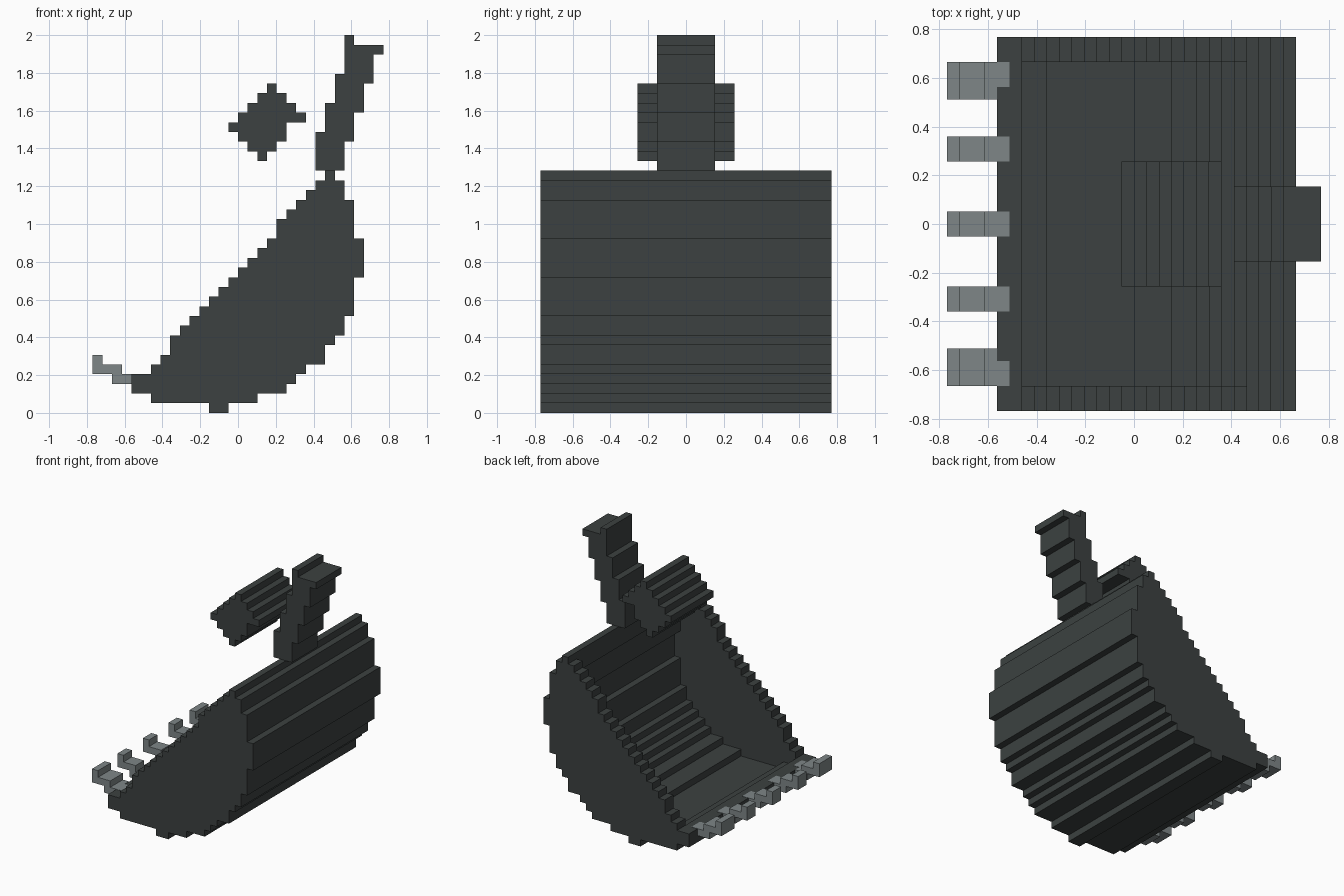
import bpy, bmesh

if "Cube" in bpy.data.objects:
    bpy.data.objects.remove(bpy.data.objects["Cube"])

V = 2 / 39  # size of one block


def material(name, rgb):
    m = bpy.data.materials.new(name)
    m.diffuse_color = (*rgb, 1)
    m.use_nodes = True
    m.node_tree.nodes["Principled BSDF"].inputs["Base Color"].default_value = m.diffuse_color
    return m


DARK = material("dark_steel", (0.045, 0.053, 0.052))
GREY = material("grey_steel", (0.21, 0.24, 0.245))


def chain(values, row0):
    """Stepped upward path: one x value per block row."""
    pts = []
    for i, x in enumerate(values):
        for p in ((x, row0 + i), (x, row0 + i + 1)):
            # merge straight runs
            if len(pts) > 1 and pts[-1][0] == pts[-2][0] == p[0]:
                pts.pop()
            if not pts or pts[-1] != p:
                pts.append(p)
    return pts


def rows_profile(left, right, row0):
    return chain(right, row0) + chain(left, row0)[::-1]


def prism(name, profile, spans, mat):
    """Extrude an x-z profile along y over each (y0, y1) span, in blocks."""
    bm = bmesh.new()
    for y0, y1 in spans:
        face = bm.faces.new([bm.verts.new((x * V, y0 * V, z * V)) for x, z in profile])
        ext = bmesh.ops.extrude_face_region(bm, geom=[face], use_keep_orig=True)
        moved = [g for g in ext["geom"] if isinstance(g, bmesh.types.BMVert)]
        bmesh.ops.translate(bm, verts=moved, vec=(0, (y1 - y0) * V, 0))
    bmesh.ops.recalc_face_normals(bm, faces=bm.faces)
    me = bpy.data.meshes.new(name)
    bm.to_mesh(me)
    bm.free()
    me.materials.append(mat)
    ob = bpy.data.objects.new(name, me)
    bpy.context.collection.objects.link(ob)
    return ob


# Bucket outline: front edge and rounded back, one value per row
front = [-3, -9, -11, -11, -9, -8, -7, -7, -6, -5, -4, -3, -2, -1,
         0, 1, 2, 3, 4, 4, 5, 6, 7, 8, 9]
back = ([-1, 2, 5, 6, 7, 9, 9, 10, 11, 11] + [12] * 4 + [13] * 4
        + [12] * 4 + [11, 11, 10])
# Hollow side of the curved shell, from row 2 up
hollow = [0, 3, 5, 6, 7, 8, 9, 9] + [10] * 4 + [11] * 4 + [10] * 4 + [9] * 3

# Side walls
side = rows_profile(front, back, 0)
prism("side_wall_left", side, [(-15, -13)], DARK)
prism("side_wall_right", side, [(13, 15)], DARK)

# Curved shell with floor and stepped cutting lip
lip = [(-7, 2), (-7, 3), (-9, 3), (-9, 4), (-11, 4), (-11, 2)]
shell = chain(back, 0) + chain(hollow, 2)[::-1] + lip + chain(front[:2], 0)[::-1][0:]
prism("bucket_shell", shell, [(-13, 13)], DARK)

# Teeth, sitting a hair proud of the lip
top = 4.04
tooth = [(-13, 3), (-10, 3), (-10, top), (-12, top), (-12, 5), (-14, 5),
         (-14, 6), (-15, 6), (-15, 4), (-13, 4)]
short = [(-11 if x == -10 else x, z) for x, z in tooth]
prism("teeth", tooth, [(-13, -11), (-7, -5), (-1, 1), (5, 7), (11, 13)], GREY)
prism("outer_teeth_inner_edge", short, [(-11, -10), (10, 11)], GREY)

# Leaning bracket on the back rim
prism("bracket", rows_profile(
    [8] * 4 + [9] * 3 + [10] * 3 + [11] * 4,
    [11] * 3 + [12] * 3 + [13] * 3 + [14] * 3 + [15, 12], 25), [(-3, 3)], DARK)

# Hinge pin floating before the bracket
prism("hinge_pin", rows_profile(
    [2, 1, 0, -1, 0, 1, 2, 3], [3, 4, 5, 5, 7, 6, 5, 4], 26), [(-5, 5)], DARK)
